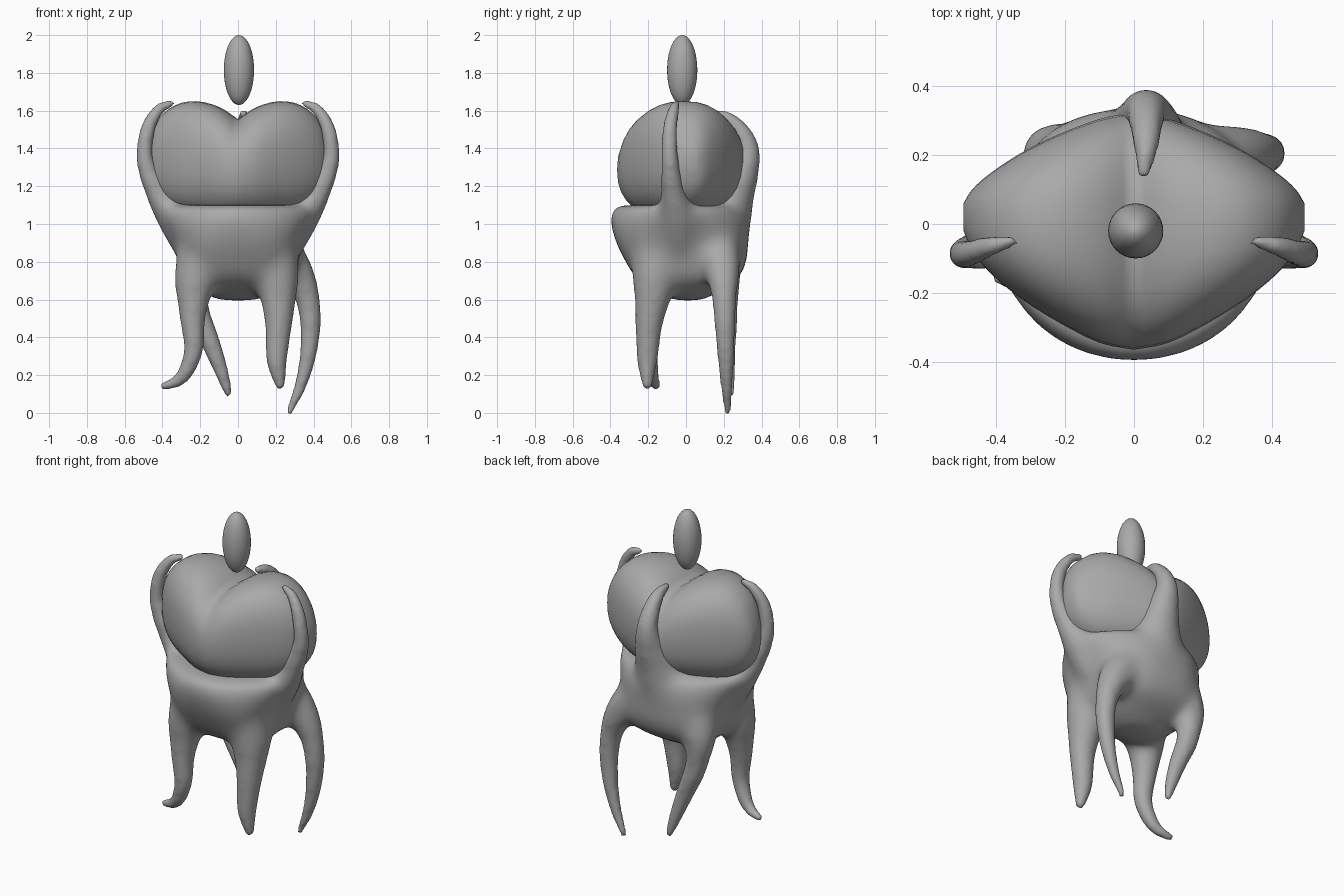
import bpy, bmesh, math
from mathutils import Vector

if "Cube" in bpy.data.objects:
    bpy.data.objects.remove(bpy.data.objects["Cube"], do_unlink=True)

grey = bpy.data.materials.new("plain grey")
grey.use_nodes = True
grey.diffuse_color = (0.4, 0.4, 0.4, 1)
grey.node_tree.nodes["Principled BSDF"].inputs["Base Color"].default_value = (0.4, 0.4, 0.4, 1)


def loft(bm, rings):
    """Skin a list of closed rings and cap both ends."""
    loops = [[bm.verts.new(p) for p in ring] for ring in rings]
    n = len(loops[0])
    for a, b in zip(loops, loops[1:]):
        for i in range(n):
            j = (i + 1) % n
            bm.faces.new((a[i], a[j], b[j], b[i]))
    bm.faces.new(loops[0][::-1])
    bm.faces.new(loops[-1])


def spline(points, steps):
    """Catmull-Rom samples through tuples of any length."""
    pts = [Vector(p) for p in points]
    pts = [pts[0] * 2 - pts[1]] + pts + [pts[-1] * 2 - pts[-2]]
    out = []
    for a, b, c, d in zip(pts, pts[1:], pts[2:], pts[3:]):
        for k in range(steps):
            t = k / steps
            out.append((b * 2 + (c - a) * t + (a * 2 - b * 5 + c * 4 - d) * t * t
                        + (b * 3 - a - c * 3 + d) * t ** 3) / 2)
    return out + [pts[-2]]


def superellipse(n, power):
    """Unit rounded outline."""
    out = []
    for i in range(n):
        a = math.tau * i / n
        c, s = math.cos(a), math.sin(a)
        out.append((math.copysign(abs(c) ** (2 / power), c),
                    math.copysign(abs(s) ** (2 / power), s)))
    return out


def tube(bm, points):
    """Tapered round limb through (x, y, z, radius) points with a rounded tip."""
    path = spline(points, 6)
    rings, side = [], Vector((0, 1, 0.1))
    for i, p in enumerate(path):
        tangent = (path[min(i + 1, len(path) - 1)].xyz - path[max(i - 1, 0)].xyz).normalized()
        u = (side - tangent * side.dot(tangent)).normalized()
        v, side = tangent.cross(u), u
        rings.append([p.xyz + (u * math.cos(a) + v * math.sin(a)) * p.w
                      for a in (math.tau * k / 14 for k in range(14))])
    tip = path[-1]
    for f in (0.5, 0.85):
        rings.append([tip.xyz + (q - tip.xyz) * math.sqrt(1 - f * f) + tangent * f * tip.w
                      for q in rings[len(path) - 1]])
    loft(bm, rings)


def make(name, bm):
    bmesh.ops.recalc_face_normals(bm, faces=bm.faces)
    for f in bm.faces:
        f.smooth = True
    mesh = bpy.data.meshes.new(name)
    bm.to_mesh(mesh)
    bm.free()
    mesh.materials.append(grey)
    obj = bpy.data.objects.new(name, mesh)
    bpy.context.collection.objects.link(obj)
    return obj


def soften(bm, low, high, passes):
    """Relax the skin between two heights."""
    verts = [v for v in bm.verts if low < v.co.z < high]
    for _ in range(passes):
        bmesh.ops.smooth_vert(bm, verts=verts, factor=0.5,
                              use_axis_x=True, use_axis_y=True, use_axis_z=True)


# Heart: sections across x as (x, top, bottom, front, back), mirrored about the cleft
half = [(0, 1.555, 1.02, -0.365, 0.325), (0.1, 1.62, 1.02, -0.345, 0.305),
        (0.22, 1.65, 1.04, -0.285, 0.26), (0.33, 1.63, 1.07, -0.215, 0.205),
        (0.42, 1.56, 1.13, -0.14, 0.145), (0.47, 1.47, 1.2, -0.075, 0.1),
        (0.495, 1.39, 1.29, -0.02, 0.06)]
half = spline(half, 3)
bm = bmesh.new()
rings = []
for sign, secs in ((-1, half[:0:-1]), (1, half)):
    for x, top, low, front, back in secs:
        rings.append([(sign * x, (front + back) / 2 + (back - front) / 2 * c,
                       (top + low) / 2 + (top - low) / 2 * s)
                      for c, s in superellipse(32, 2.4)])
loft(bm, rings)
make("heart", bm)

# Holder: cup body, sections by height as (z, half width, front, back, squareness)
bm = bmesh.new()
body = [(0.595, 0.1, -0.07, 0.09, 2.4), (0.64, 0.2, -0.15, 0.17, 2.6),
        (0.71, 0.28, -0.26, 0.275, 3), (0.8, 0.315, -0.32, 0.32, 3),
        (0.9, 0.345, -0.37, 0.33, 2.6), (1.0, 0.392, -0.4, 0.34, 2.1),
        (1.06, 0.43, -0.4, 0.335, 1.75), (1.1, 0.42, -0.37, 0.31, 1.7)]
loft(bm, [[(w * c, (f + b) / 2 + (b - f) / 2 * s, z) for c, s in superellipse(36, power)]
          for z, w, f, b, power in spline(body, 3)])

# Side prongs curling over the heart
for s in (-1, 1):
    tube(bm, [(s * 0.26, -0.03, 0.88, 0.09), (s * 0.345, -0.045, 1.05, 0.1),
              (s * 0.432, -0.07, 1.18, 0.07), (s * 0.492, -0.085, 1.34, 0.046),
              (s * 0.478, -0.085, 1.5, 0.04), (s * 0.42, -0.065, 1.605, 0.031),
              (s * 0.355, -0.05, 1.638, 0.021)])

# Back prong with a broad base
tube(bm, [(0, 0.15, 0.92, 0.17), (0.02, 0.205, 1.1, 0.16), (0.035, 0.28, 1.24, 0.106),
          (0.035, 0.327, 1.38, 0.065), (0.035, 0.295, 1.48, 0.051), (0.035, 0.225, 1.555, 0.038),
          (0.028, 0.15, 1.585, 0.022)])

# Four roots
tube(bm, [(-0.19, -0.155, 0.84, 0.14), (-0.23, -0.175, 0.68, 0.112),
          (-0.24, -0.195, 0.5, 0.069), (-0.235, -0.2, 0.34, 0.052), (-0.275, -0.185, 0.22, 0.042),
          (-0.33, -0.17, 0.163, 0.032), (-0.395, -0.155, 0.143, 0.022)])
tube(bm, [(0.185, -0.155, 0.84, 0.14), (0.21, -0.17, 0.67, 0.115),
          (0.215, -0.195, 0.48, 0.074), (0.205, -0.205, 0.28, 0.055), (0.223, -0.205, 0.15, 0.029)])
tube(bm, [(0.17, 0.145, 0.9, 0.14), (0.275, 0.185, 0.79, 0.11), (0.353, 0.2, 0.66, 0.08),
          (0.383, 0.205, 0.5, 0.058), (0.373, 0.21, 0.32, 0.046), (0.333, 0.215, 0.15, 0.033),
          (0.275, 0.22, 0.013, 0.02)])
tube(bm, [(-0.18, 0.16, 0.88, 0.13), (-0.235, 0.2, 0.73, 0.097), (-0.215, 0.212, 0.55, 0.066),
          (-0.14, 0.215, 0.36, 0.05), (-0.085, 0.225, 0.21, 0.037), (-0.05, 0.235, 0.103, 0.022)])

# Fuse the cup, prongs and roots into one skin, with soft webs around the cup
rough = make("rough_holder", bm)
fuse = rough.modifiers.new("fuse", "REMESH")
fuse.mode = "VOXEL"
fuse.voxel_size = 0.014
bm = bmesh.new()
bm.from_object(rough, bpy.context.evaluated_depsgraph_get())
bpy.data.objects.remove(rough, do_unlink=True)
soften(bm, 0.56, 1.2, 25)
soften(bm, 0.5, 1.3, 10)
soften(bm, 0, 2, 5)
make("holder", bm)

# Floating pod above the cleft
bpy.ops.mesh.primitive_uv_sphere_add(segments=32, ring_count=20, location=(0.005, -0.02, 1.815))
pod = bpy.context.object
pod.name = "pod"
pod.scale = (0.08, 0.08, 0.185)
pod.data.materials.append(grey)
bpy.ops.object.shade_smooth()
